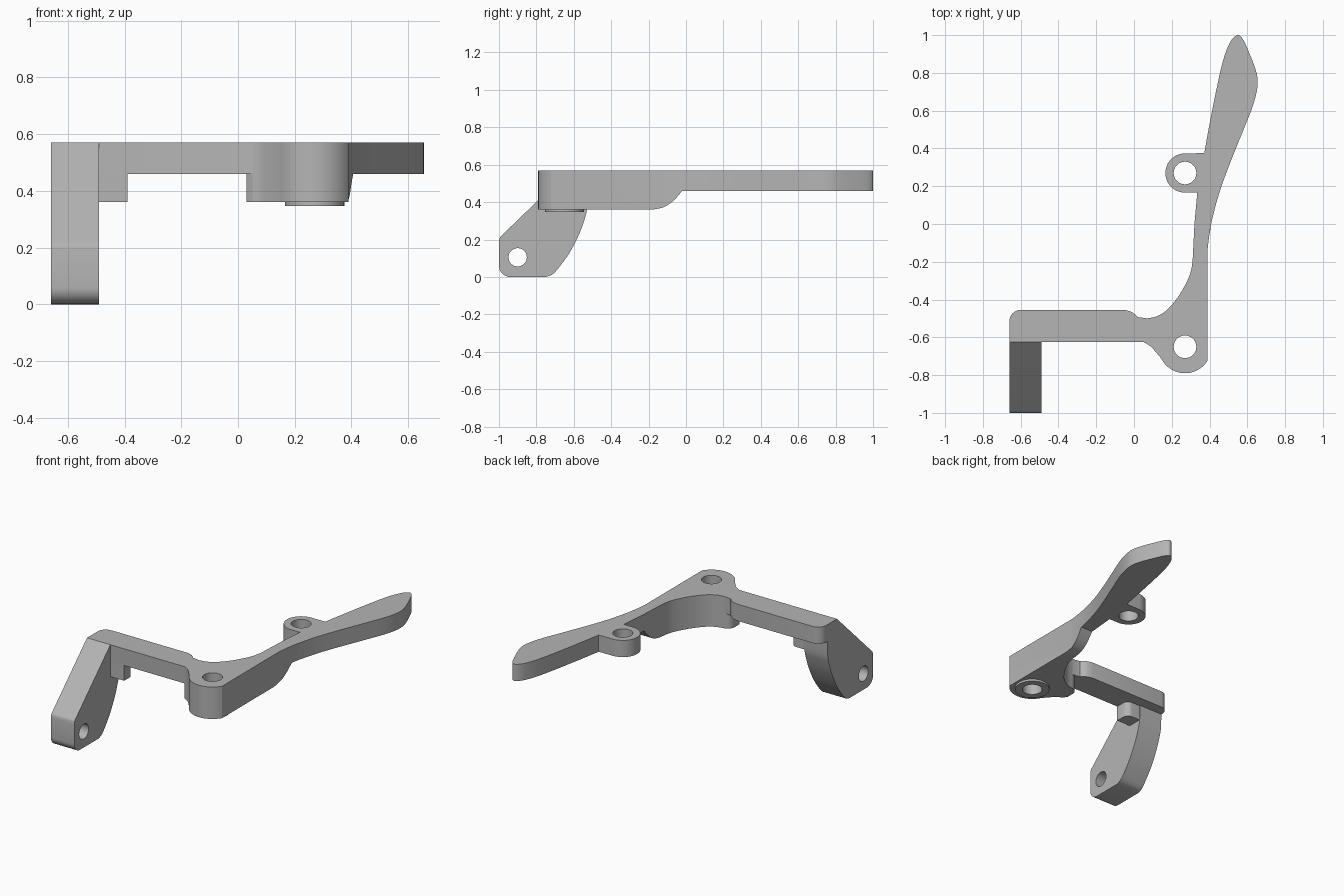
import bpy, bmesh
from math import sin, cos, radians, pi
from mathutils import Vector

cube = bpy.data.objects.get("Cube")
if cube:
    bpy.data.objects.remove(cube)

grey = bpy.data.materials.new("bracket_grey")
grey.use_nodes = True
grey.diffuse_color = (0.46, 0.46, 0.46, 1)
grey.node_tree.nodes["Principled BSDF"].inputs["Base Color"].default_value = (0.46, 0.46, 0.46, 1)


def arc(cx, cy, r, start, end, n=16):
    """Points along a circular arc, angles in degrees."""
    angles = [radians(start + (end - start) * i / n) for i in range(n + 1)]
    return [(cx + r * cos(a), cy + r * sin(a)) for a in angles]


def spline(pts, steps=5):
    """Smooth curve through the given points."""
    p = [Vector(q) for q in [pts[0], *pts, pts[-1]]]
    out = []
    for a, b, c, d in zip(p, p[1:], p[2:], p[3:]):
        for i in range(steps):
            t = i / steps
            v = 0.5 * (2 * b + (c - a) * t + (2 * a - 5 * b + 4 * c - d) * t * t
                       + (3 * b - a - 3 * c + d) * t ** 3)
            out.append(tuple(v))
    return out + [pts[-1]]


def prism(name, outline, low, high, axis="z"):
    """Extrude an outline along z, or a (y, z) outline along x."""
    place = (lambda u, v, w: (u, v, w)) if axis == "z" else (lambda u, v, w: (w, u, v))
    bm = bmesh.new()
    base = bm.faces.new([bm.verts.new(place(u, v, low)) for u, v in outline])
    top = bmesh.ops.extrude_face_region(bm, geom=[base])["geom"]
    moved = [g for g in top if isinstance(g, bmesh.types.BMVert)]
    bmesh.ops.translate(bm, verts=moved, vec=place(0, 0, high - low))
    bmesh.ops.recalc_face_normals(bm, faces=bm.faces[:])
    mesh = bpy.data.meshes.new(name)
    bm.to_mesh(mesh)
    bm.free()
    mesh.materials.append(grey)
    obj = bpy.data.objects.new(name, mesh)
    bpy.context.collection.objects.link(obj)
    return obj


def select(obj):
    bpy.ops.object.select_all(action="DESELECT")
    obj.select_set(True)
    bpy.context.view_layer.objects.active = obj


def cut(obj, cutter):
    """Subtract a cutter and discard it."""
    cutter.hide_render = True
    mod = obj.modifiers.new("cut", "BOOLEAN")
    mod.operation, mod.solver, mod.object = "DIFFERENCE", "EXACT", cutter
    select(obj)
    bpy.ops.object.modifier_apply(modifier=mod.name)
    bpy.data.objects.remove(cutter)


def bore(obj, u, v, r, axis="z"):
    cut(obj, prism("bore_cutter", arc(u, v, r, 0, 350, 35), -1, 1, axis))


TOP, UNDER, LOW = 0.57, 0.46, 0.36
PIVOT = (0.27, -0.65)
LUG = (0.27, 0.27)

# Shared curves of the plan shape
pivot_round = spline([(0.05, -0.625), (0.09, -0.65), (0.145, -0.713)]) \
    + arc(*PIVOT, 0.14, 210, 329, 24)[1:]
inner_sweep = spline([(0.31, -0.2), (0.295, -0.27), (0.25, -0.36), (0.19, -0.44),
                      (0.13, -0.485), (0.07, -0.5)])

# Top plate: cross arm, pivot, neck, lug and blade in one outline
blade = spline([(0.39, -0.13), (0.4, -0.05), (0.415, 0.03), (0.45, 0.16), (0.5, 0.3),
                (0.58, 0.5), (0.62, 0.6), (0.645, 0.68), (0.655, 0.75), (0.643, 0.82),
                (0.6, 0.93), (0.572, 0.985), (0.55, 1.0), (0.525, 0.985), (0.5, 0.945),
                (0.47, 0.86), (0.44, 0.73), (0.4, 0.53), (0.372, 0.375)])
plate = prism("top_plate",
              [(-0.66, -0.625)] + pivot_round + blade
              + arc(*LUG, 0.104, 90, 270, 24)
              + [(0.335, 0.166), (0.32, 0.0)] + inner_sweep
              + spline([(0.02, -0.493), (-0.01, -0.467), (-0.05, -0.455)])
              + arc(-0.6, -0.515, 0.06, 90, 180, 8),
              UNDER, TOP)
bore(plate, *PIVOT, 0.06)
bore(plate, *LUG, 0.06)

# Thick body beneath the pivot, swept up towards the neck
body = prism("pivot_body",
             pivot_round + spline([(0.39, -0.13), (0.4, -0.05), (0.412, 0.0)])
             + [(0.32, 0.0)] + inner_sweep
             + arc(0.08, -0.55, 0.05, 105, 180, 8) + [(0.03, -0.6)],
             LOW, UNDER)
rise = spline([(-0.18, LOW), (-0.12, 0.373), (-0.07, 0.405), (-0.02, UNDER)])
cut(body, prism("rise_cutter", rise + [(-0.02, 0.5), (0.1, 0.5), (0.1, 0.3), (-0.18, 0.3)],
                0, 1, "x"))
bore(body, *PIVOT, 0.06)

# Thin washer face under the pivot
washer = prism("pivot_washer", arc(*PIVOT, 0.105, 0, 352.5, 47), 0.346, LOW)
bore(washer, *PIVOT, 0.06)

# Hanging arm with a cross hole
arm_profile = (arc(-0.94, 0.06, 0.06, 180, 270, 10)
               + spline([(-0.75, 0.0), (-0.715, 0.013), (-0.68, 0.05), (-0.625, 0.125),
                         (-0.575, 0.22), (-0.545, 0.3), (-0.53, 0.36), (-0.525, UNDER)])
               + [(-0.525, TOP), (-0.625, TOP)]
               + spline([(-0.985, 0.222), (-0.996, 0.209), (-1.0, 0.19)]))
arm = prism("hanging_arm", arm_profile, -0.66, -0.49, "x")
bore(arm, -0.9, 0.105, 0.049, "x")

# Small stop beside the arm
stop = prism("arm_stop",
             [(-0.5, -0.625), (-0.39, -0.625)] + arc(-0.43, -0.57, 0.04, 0, 90, 8)
             + [(-0.5, -0.53)], LOW, UNDER)

for part in (plate, body, washer, arm, stop):
    select(part)
    bpy.ops.object.shade_smooth_by_angle(angle=radians(30))
